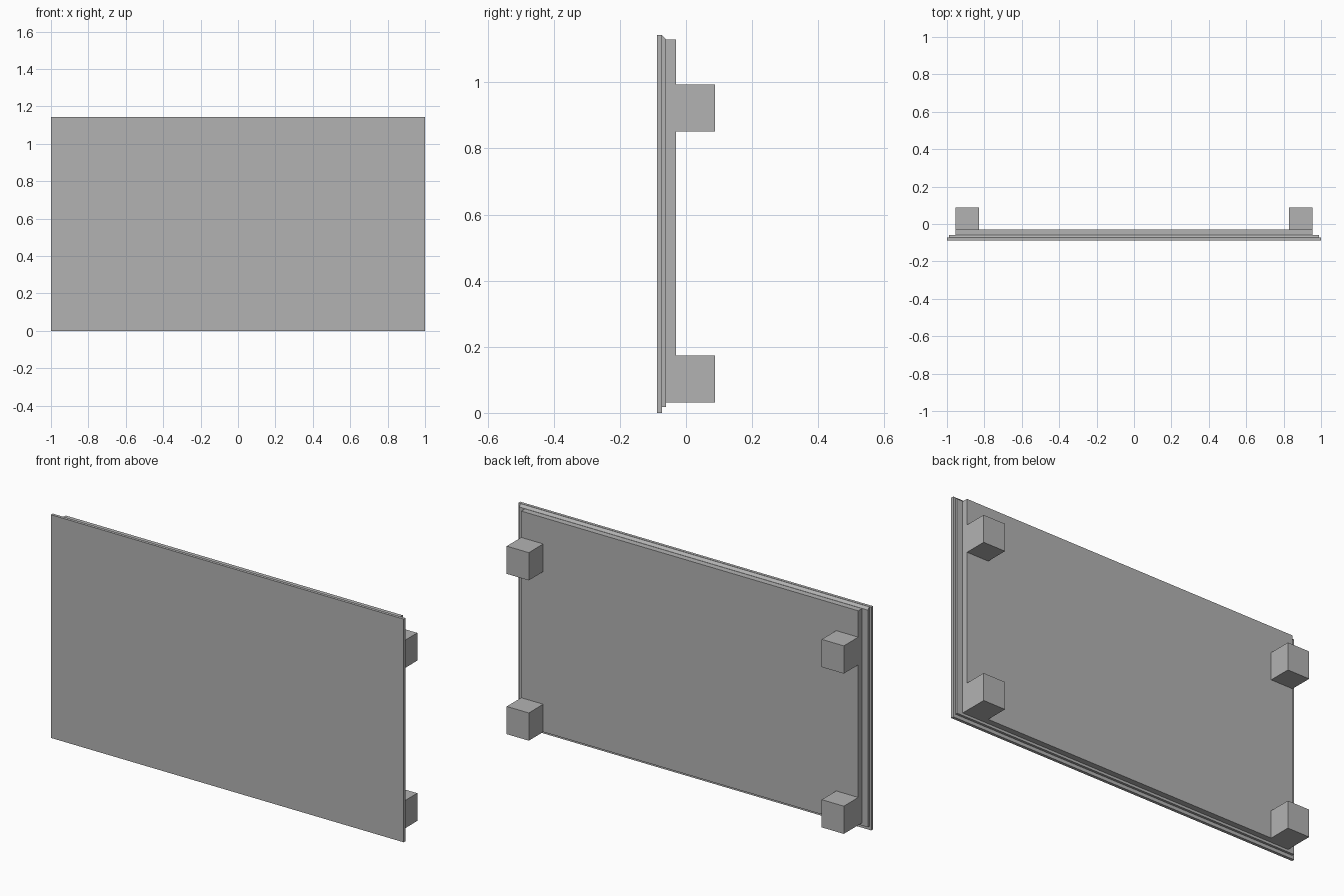
import bpy
import bmesh

cube = bpy.data.objects.get("Cube")
if cube:
    bpy.data.objects.remove(cube, do_unlink=True)

grey = bpy.data.materials.new("mid_grey")
grey.use_nodes = True
grey.diffuse_color = (0.45, 0.45, 0.45, 1)
grey.node_tree.nodes["Principled BSDF"].inputs["Base Color"].default_value = (0.45, 0.45, 0.45, 1)


def box(name, x, y, z, top_drop=0):
    """Box from (min, max) pairs; top_drop lowers the rear top edge."""
    bm = bmesh.new()
    bmesh.ops.create_cube(bm, size=1)
    for v in bm.verts:
        rear_top = v.co.y > 0 and v.co.z > 0
        v.co = (x[v.co.x > 0], y[v.co.y > 0], z[v.co.z > 0])
        if rear_top:
            v.co.z -= top_drop
    mesh = bpy.data.meshes.new(name)
    bm.to_mesh(mesh)
    bm.free()
    mesh.materials.append(grey)
    obj = bpy.data.objects.new(name, mesh)
    bpy.context.collection.objects.link(obj)
    return obj


# Layered board: wide face, stepped rim, backing
box("front_panel", (-1, 1), (-0.087, -0.072), (0, 1.143))
box("stepped_rim", (-0.988, 0.988), (-0.072, -0.06), (0.018, 1.142), top_drop=0.012)
box("back_panel", (-0.955, 0.955), (-0.06, -0.03), (0.031, 1.129))

# Mounting blocks near the rear corners
for side, x in (("right", (-0.955, -0.83)), ("left", (0.83, 0.955))):
    for level, z in (("lower", (0.031, 0.173)), ("upper", (0.852, 0.994))):
        box(f"{level}_{side}_block", x, (-0.03, 0.087), z)
